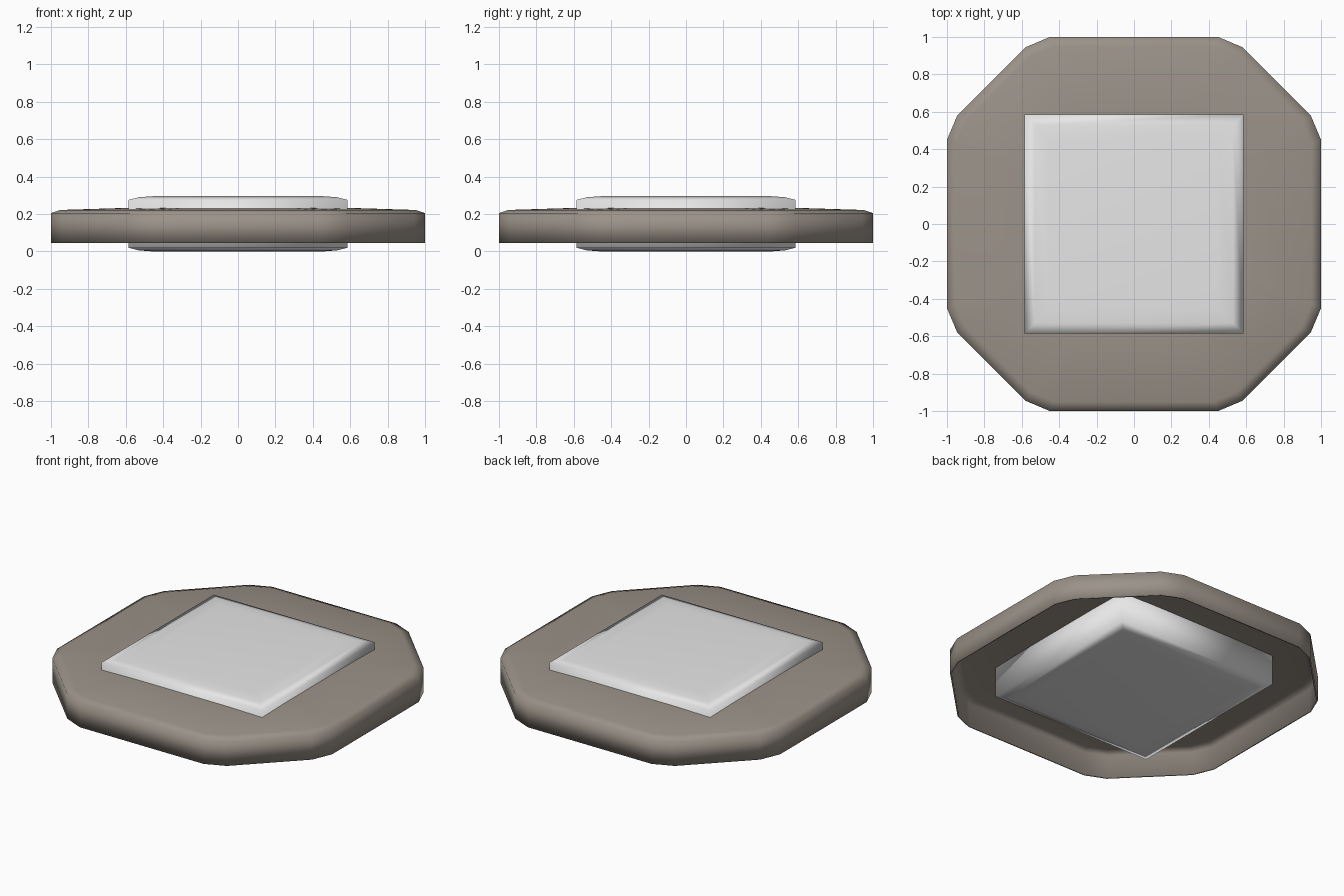
import bpy, bmesh

if "Cube" in bpy.data.objects:
    bpy.data.objects.remove(bpy.data.objects["Cube"])


def material(name, rgb):
    m = bpy.data.materials.new(name)
    m.diffuse_color = (*rgb, 1)
    m.use_nodes = True
    m.node_tree.nodes["Principled BSDF"].inputs["Base Color"].default_value = m.diffuse_color
    return m


def octagon(s, z):
    # quarter outline of the chamfered octagon, turned around four times
    quarter = [(1, -0.45), (1, 0.45), (0.945, 0.58), (0.58, 0.945)]
    pts = []
    x_side = [(1, 0.45), (0.945, 0.58), (0.58, 0.945), (0.45, 1)]
    for k in range(4):
        for x, y in x_side:
            for _ in range(k):
                x, y = -y, x
            pts.append((x * s, y * s, z))
    return pts


def square(r, z):
    return [(r, r, z), (-r, r, z), (-r, -r, z), (r, -r, z)]


def loft(name, rings, mat, capped):
    bm = bmesh.new()
    loops = [[bm.verts.new(p) for p in ring] for ring in rings]
    n = len(loops[0])
    for a, b in zip(loops, loops[1:]):
        for i in range(n):
            j = (i + 1) % n
            bm.faces.new((a[i], a[j], b[j], b[i]))
    bm.faces.new(loops[-1])
    if capped:
        bm.faces.new(loops[0][::-1])
    me = bpy.data.meshes.new(name)
    bm.to_mesh(me)
    bm.free()
    me.materials.append(mat)
    for p in me.polygons:
        p.use_smooth = True
    ob = bpy.data.objects.new(name, me)
    bpy.context.collection.objects.link(ob)
    return ob


brown = material("warm grey brown", (0.33, 0.29, 0.25))
white = material("light grey", (0.8, 0.8, 0.8))

# Thin octagonal cover, open underneath
cover = loft("octagonal_cover", [octagon(1, 0.045), octagon(1, 0.205),
             octagon(0.95, 0.222), octagon(0.6, 0.233)], brown, False)
shell = cover.modifiers.new("thin_wall", "SOLIDIFY")
shell.thickness = 0.01
shell.offset = -1

# Square pad running through the cover, slightly pillowed above and below
loft("square_pad", [square(0.45, 0), square(0.53, 0.006), square(0.585, 0.02),
     square(0.585, 0.276), square(0.53, 0.29), square(0.45, 0.296)], white, True)
